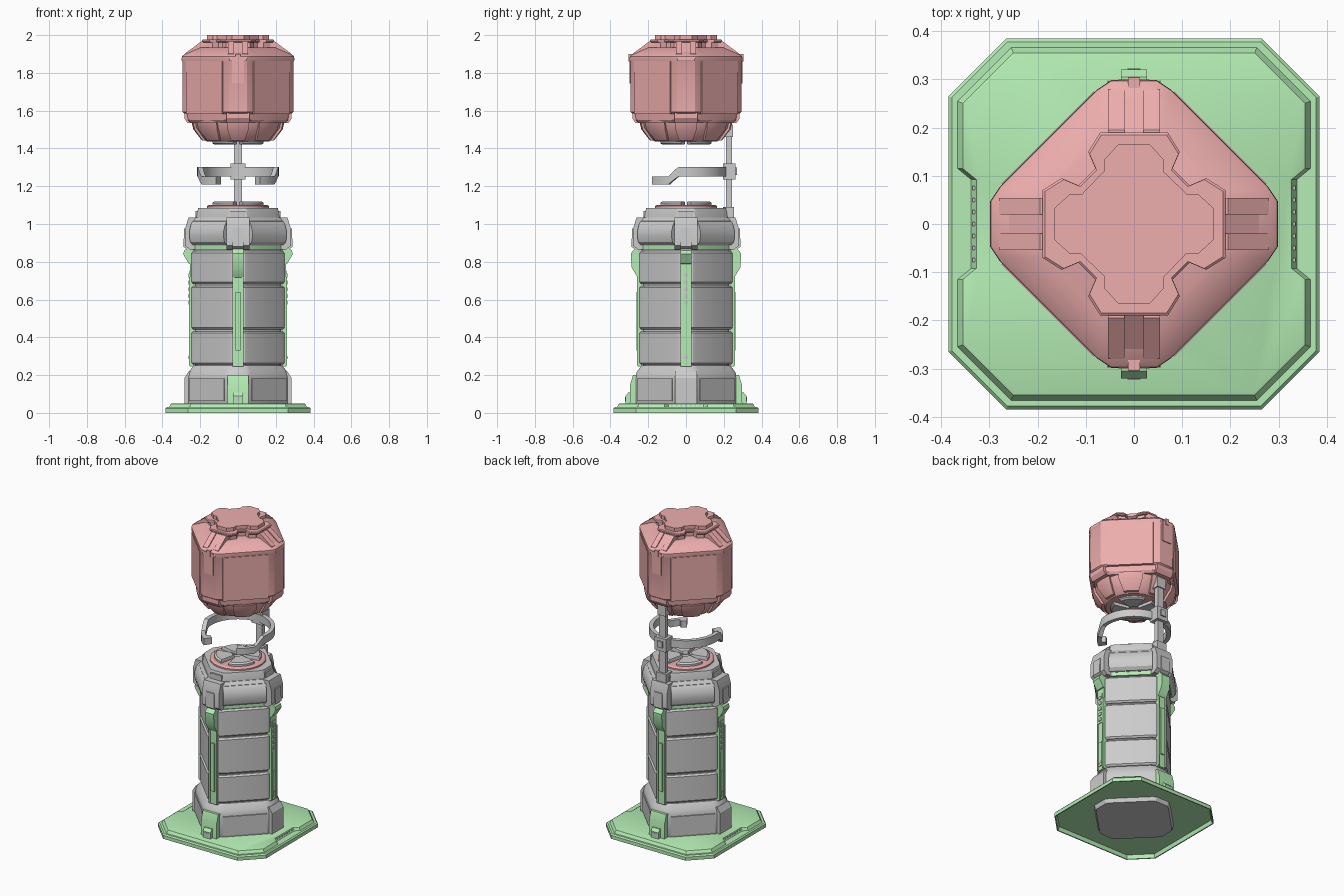
import bpy, bmesh
from math import sin, cos, pi, radians
from mathutils import Matrix

if "Cube" in bpy.data.objects:
    bpy.data.objects.remove(bpy.data.objects["Cube"])


def material(name, rgb):
    m = bpy.data.materials.new(name)
    m.diffuse_color = (*rgb, 1)
    m.use_nodes = True
    m.node_tree.nodes["Principled BSDF"].inputs["Base Color"].default_value = m.diffuse_color
    return m


RED = material("red_paint", (0.85, 0.42, 0.42))
GREEN = material("green_paint", (0.46, 0.85, 0.46))
QUARTERS = [i * pi / 2 for i in range(4)]      # corner directions
DIAGONALS = [a + pi / 4 for a in QUARTERS]     # flat face directions


def finish(name, bm, mat=None, turn=0):
    bmesh.ops.recalc_face_normals(bm, faces=bm.faces)
    bm.transform(Matrix.Rotation(turn, 4, 'Z'))
    me = bpy.data.meshes.new(name)
    bm.to_mesh(me)
    bm.free()
    ob = bpy.data.objects.new(name, me)
    bpy.context.collection.objects.link(ob)
    if mat:
        me.materials.append(mat)
    bpy.ops.object.select_all(action='DESELECT')
    ob.select_set(True)
    bpy.context.view_layer.objects.active = ob
    bpy.ops.object.shade_smooth_by_angle(angle=radians(28))
    return ob


def skin(name, rings, mat=None, turn=0):
    """Join rings of 3D points and cap both ends."""
    bm = bmesh.new()
    vs = [[bm.verts.new(p) for p in ring] for ring in rings]
    n = len(vs[0])
    for a, b in zip(vs, vs[1:]):
        for i in range(n):
            bm.faces.new((a[i], a[(i + 1) % n], b[(i + 1) % n], b[i]))
    bm.faces.new(vs[0][::-1])
    bm.faces.new(vs[-1])
    return finish(name, bm, mat, turn)


def loft(name, sections, mat=None, turn=0):
    """Stack of (2D outline, height)."""
    return skin(name, [[(x, y, z) for x, y in o] for o, z in sections], mat, turn)


def radial(name, profile, half, angles, mat=None, offset=0):
    """Profile in (radius, z), extruded sideways and turned about z."""
    for a in angles:
        skin(name, [[(r, s + offset, z) for r, z in profile] for s in (-half, half)], mat, a)


def block(name, r0, r1, z0, z1, half, angles, mat=None, offset=0):
    radial(name, [(r0, z0), (r1, z0), (r1, z1), (r0, z1)], half, angles, mat, offset)


def four(quarter):
    """Repeat a quarter outline around the centre."""
    return [(x * cos(a) - y * sin(a), x * sin(a) + y * cos(a)) for a in QUARTERS for x, y in quarter]


def diamond(r, s, e=0.014):
    """Square on its point with softened cut corners; sides lie on |x|+|y|=s."""
    w = s - r
    return four([(r - e, -w - e), (r, -w + e / 2), (r, w - e / 2), (r - e, w + e)])


def octagon(h, c):
    return four([(h, -c), (h, c)])


def circle(r, n=32):
    return [(r * cos(2 * pi * i / n), r * sin(2 * pi * i / n)) for i in range(n)]


def sector(r0, r1, half, n=6):
    arc = [half * (2 * i / n - 1) for i in range(n + 1)]
    return [(r1 * cos(a), r1 * sin(a)) for a in arc] + [(r0 * cos(a), r0 * sin(a)) for a in arc[::-1]]


# ground plate: hollow lower tray, raised deck with side notches
loft("ground_plate", [(octagon(.372, .258), .024), (octagon(.378, .262), 0), (octagon(.385, .265), 0),
                      (octagon(.385, .265), .022), (octagon(.378, .262), .03)], GREEN)


def deck(h, c):
    side = [(h, -c), (h, -.115), (h - .028, -.092), (h - .028, .092), (h, .115), (h, c)]
    end = [(c, h), (-c, h)]
    return side + end + [(-x, -y) for x, y in side] + [(-x, -y) for x, y in end]


loft("plate_deck", [(deck(.368, .256), .026), (deck(.355, .25), .048), (deck(.35, .248), .05)], GREEN)
for i in range(-3, 4):
    block("notch_tooth", .32, .335, .028, .044, .004, (0, pi), offset=i * .025)

# flared foot of the column
loft("column_foot", [(diamond(.25, .30), 0), (diamond(.27, .325), .045), (diamond(.27, .325), .185),
                     (diamond(.262, .315), .215), (diamond(.235, .28), .25)])
block("foot_panel", .2, .236, .062, .182, .13, DIAGONALS)
FOOT = [(.2, .045), (.283, .045), (.283, .185), (.262, .218), (.2, .218)]
radial("foot_corner", FOOT, .058, (0, pi))
radial("foot_green_corner", [(.2, .045), (.298, .045), (.296, .15), (.28, .2), (.2, .205)],
       .055, (pi / 2, -pi / 2), GREEN)
radial("foot_latch", [(.27, .045), (.32, .045), (.32, .09), (.305, .108), (.27, .108)],
       .027, (pi / 2, -pi / 2), GREEN)
block("latch_insert", .3, .3225, .06, .085, .014, (pi / 2, -pi / 2))

# column: core plus three armour segments with grooves
loft("column_core", [(diamond(.228, .27), .23), (diamond(.228, .27), .9)])
for z0, z1 in ((.255, .432), (.441, .673), (.682, .857)):
    loft("column_segment", [(diamond(.236, .278), z0), (diamond(.245, .29), z0 + .01),
                            (diamond(.245, .29), z1 - .01), (diamond(.236, .278), z1)])
loft("green_band", [(diamond(.238, .288), .862), (diamond(.238, .288), .892)], GREEN)

# green corner rails
block("corner_rail", .23, .254, .245, .87, .03, QUARTERS, GREEN)
for a in QUARTERS:
    for s in (-1, 1):
        block("rail_lip", .24, .26, .25, .72, .005, [a], GREEN, s * .024)
FB, LR = (pi / 2, -pi / 2), (0, pi)
radial("rail_head", [(.22, .7), (.258, .72), (.288, .77), (.292, .845), (.265, .875), (.22, .88)],
       .03, FB, GREEN)
radial("rail_head_side", [(.22, .78), (.26, .79), (.29, .84), (.285, .86), (.255, .88), (.22, .88)],
       .03, LR, GREEN)
block("rail_bar", .245, .263, .33, .64, .013, FB, GREEN)
block("rail_slot_cover", .245, .259, .27, .43, .015, LR, GREEN)
block("rail_slot", .245, .261, .285, .30, .011, LR)
block("button_panel", .245, .258, .56, .755, .018, LR, GREEN)
for i in range(5):
    block("rail_button", .25, .263, .573 + i * .036, .593 + i * .036, .011, LR)

# collar with rounded face bulges and corner clamps
loft("collar_core", [(diamond(.235, .29), .885), (diamond(.25, .30), .9), (diamond(.25, .30), 1.015),
                     (diamond(.235, .28), 1.035)])
radial("collar_bulge", [(.15, .888), (.212, .888), (.23, .905), (.237, .935), (.235, .965), (.225, .995),
                        (.207, 1.02), (.18, 1.035), (.15, 1.035)], .128, DIAGONALS)
radial("collar_clamp", [(.2, .865), (.255, .865), (.28, .885), (.28, .975), (.262, 1.035), (.2, 1.035)],
       .06, QUARTERS)
radial("clamp_tongue", [(.22, .83), (.262, .86), (.289, .88), (.285, .975), (.25, .985)], .03, QUARTERS)

# column cap
loft("column_cap", [(diamond(.22, .275), 1.03), (diamond(.217, .27), 1.06), (diamond(.21, .26), 1.085)])
block("cap_corner", .15, .224, 1.03, 1.07, .04, QUARTERS)
loft("cap_disc", [(circle(.165), 1.08), (circle(.165), 1.094), (circle(.155), 1.1)], RED)

# facing petals on the column and under the head
for zs in ((1.09, 1.112, 1.12), (1.45, 1.428, 1.42)):
    for a in DIAGONALS:
        loft("petal", [(sector(.03, .138, .6), zs[0]), (sector(.03, .138, .6), zs[1]),
                       (sector(.035, .128, .56), zs[2])], None, a)

# rear support rod
block("rod", .213, .243, 1.04, 1.5, .022, (pi / 2,))
block("rod_socket", .195, .255, 1.03, 1.09, .036, (pi / 2,))
radial("rod_top", [(.205, 1.46), (.25, 1.46), (.25, 1.52), (.24, 1.535), (.205, 1.535)], .03, (pi / 2,))
block("ring_clamp", .195, .262, 1.235, 1.32, .04, (pi / 2,))
block("clamp_knob", .25, .27, 1.26, 1.3, .018, (pi / 2,))

# open ring held by the rod; both arms drop at the tips
for side in (-1, 1):
    arm = []
    for d in list(range(0, 101, 5)) + [104, 110, 116, 122, 128, 134, 134.5, 140, 147]:
        t = min(max((d - 101) / 15, 0), 1)
        r0, r1 = (.165 if d > 134 else .19), .216
        z0, z1 = 1.252 - .042 * t, 1.302 - .05 * t
        s, c = side * sin(radians(d)), cos(radians(d))
        arm.append([(r0 * s, r0 * c, z0), (r1 * s, r1 * c, z0), (r1 * s, r1 * c, z1), (r0 * s, r0 * c, z1)])
    skin("ring_arm", arm)

# head underside: bowl with raised ribs
loft("head_bowl", [(circle(.165), 1.436), (circle(.178), 1.445), (circle(.228), 1.51), (circle(.235), 1.55)], RED)
for i in range(8):
    h = .3 if i % 2 else .24
    loft("bowl_rib", [(sector(.12, .19, h * .8), 1.442), (sector(.15, .236, h), 1.5),
                      (sector(.15, .246, h), 1.54)], RED, i * pi / 4)
loft("head_skirt", [(diamond(.25, .315), 1.535), (diamond(.268, .33), 1.55), (diamond(.272, .335), 1.59)], RED)
radial("skirt_clip", [(.2, 1.535), (.268, 1.535), (.284, 1.56), (.284, 1.6), (.2, 1.6)], .06, QUARTERS, RED)

# head shell
loft("head_shell", [(diamond(.28, .34, .02), 1.583), (diamond(.293, .35, .02), 1.592),
                    (diamond(.295, .352, .02), 1.86), (diamond(.299, .355, .02), 1.868),
                    (diamond(.297, .354, .02), 1.888), (diamond(.282, .335, .018), 1.9),
                    (diamond(.2, .255), 1.935)], RED)
block("head_side_panel", .2, .2535, 1.582, 1.862, .135, DIAGONALS, RED)
block("head_tab", .27, .3, 1.745, 1.885, .032, FB, RED)
block("head_tab_lock", .27, .304, 1.86, 1.9, .012, FB, RED)

# roof ribs and lobed cap
radial("roof_rib", [(.12, 1.9), (.272, 1.9), (.19, 1.962), (.12, 1.962)], .02, QUARTERS, RED)
for s in (-1, 1):
    radial("roof_rib_edge", [(.12, 1.89), (.28, 1.89), (.28, 1.903), (.195, 1.966), (.12, 1.966)],
           .017, QUARTERS, RED, s * .037)


def flower(k=1):
    q = [(.19, -.07), (.19, .07), (.15, .095), (.115, .08), (.08, .115), (.095, .15)]
    return four([(x * k, y * k) for x, y in q])


INNER = four([(.165, -.033), (.165, .033), (.133, .062), (.11, .062), (.062, .108), (.062, .133)])
loft("cap_neck", [(flower(.9), 1.9), (flower(.9), 1.966)], RED)
loft("cap_flange", [(flower(.97), 1.962), (flower(), 1.967), (flower(), 1.974), (flower(.97), 1.978)], RED)
loft("cap_top", [(INNER, 1.97), (INNER, 2.0)], RED)
